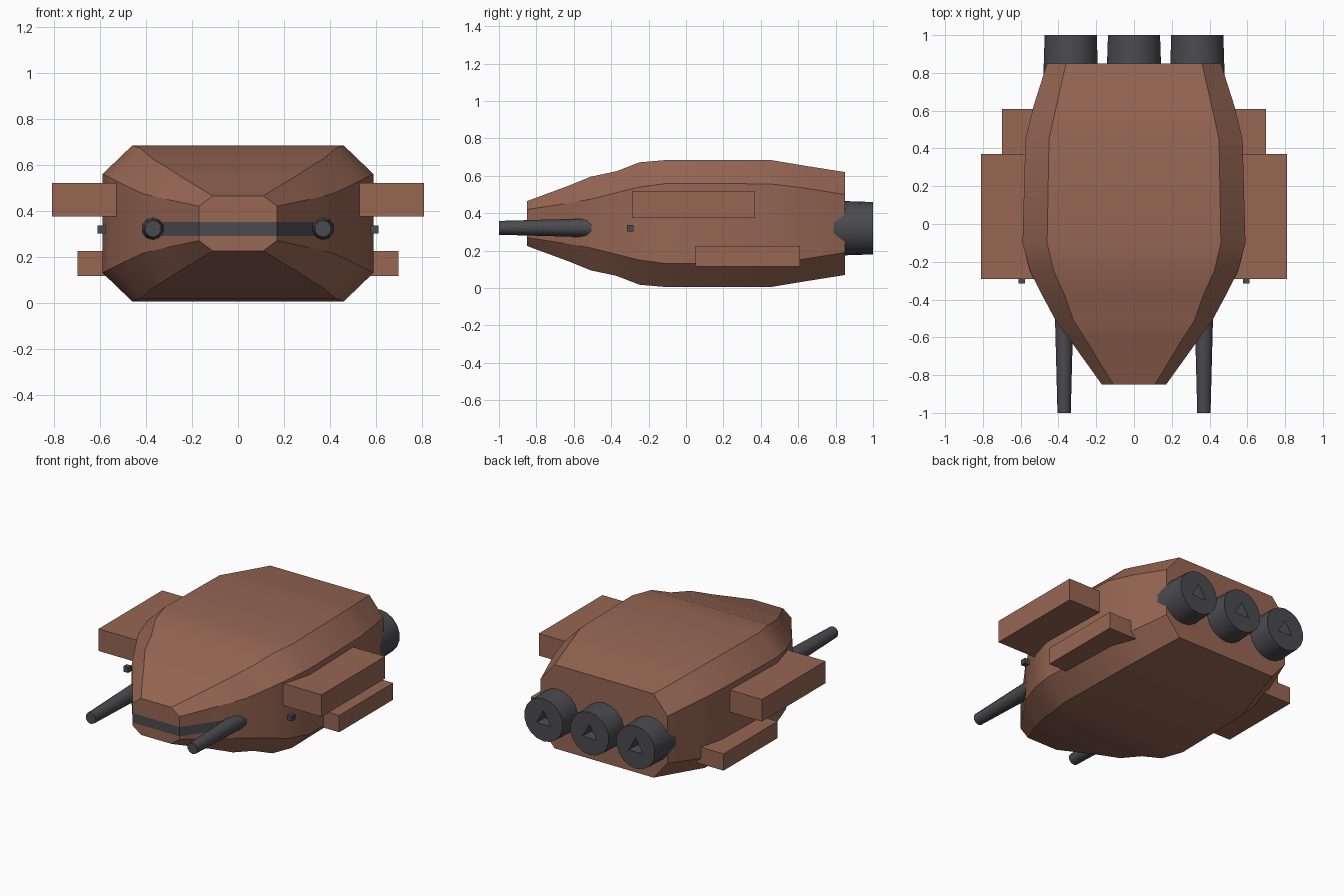
import bpy, bmesh, math
from mathutils import Matrix

cube = bpy.data.objects.get("Cube")
if cube:
    bpy.data.objects.remove(cube, do_unlink=True)


def material(name, rgb):
    m = bpy.data.materials.new(name)
    m.use_nodes = True
    m.diffuse_color = (*rgb, 1)
    m.node_tree.nodes["Principled BSDF"].inputs["Base Color"].default_value = (*rgb, 1)
    return m


RUST = material("rust_brown", (0.31, 0.135, 0.088))
DARK = material("dark_metal", (0.07, 0.07, 0.08))
MID_Z = 0.345


def finish(name, bm, mats, angle=None):
    bmesh.ops.recalc_face_normals(bm, faces=bm.faces)
    mesh = bpy.data.meshes.new(name)
    bm.to_mesh(mesh)
    bm.free()
    for m in mats:
        mesh.materials.append(m)
    ob = bpy.data.objects.new(name, mesh)
    bpy.context.collection.objects.link(ob)
    if angle:
        bpy.ops.object.select_all(action='DESELECT')
        ob.select_set(True)
        bpy.context.view_layer.objects.active = ob
        bpy.ops.object.shade_smooth_by_angle(angle=math.radians(angle))
    return ob


def box(name, lo, hi, mat):
    bm = bmesh.new()
    bmesh.ops.create_cube(bm, size=1)
    for v in bm.verts:
        v.co = [lo[i] if v.co[i] < 0 else hi[i] for i in range(3)]
    return finish(name, bm, [mat])


# Hull: octagonal sections (y, half width, top half width, side half height, half height)
SECTIONS = [
    (-0.85, 0.17, 0.11, 0.075, 0.12),
    (-0.62, 0.335, 0.25, 0.11, 0.205),
    (-0.51, 0.415, 0.32, 0.13, 0.25),
    (-0.37, 0.49, 0.37, 0.165, 0.28),
    (-0.25, 0.55, 0.425, 0.195, 0.327),
    (-0.10, 0.59, 0.46, 0.215, 0.34),
    (0.45, 0.575, 0.45, 0.212, 0.34),
    (0.63, 0.53, 0.41, 0.19, 0.31),
    (0.85, 0.46, 0.36, 0.155, 0.275),
]
bm = bmesh.new()
rings = []
for y, w, tw, sh, h in SECTIONS:
    side = [(tw, MID_Z - h), (w, MID_Z - sh), (w, 0.29), (w, 0.352),
            (w, MID_Z + sh), (tw, MID_Z + h)]
    pts = side + [(-x, z) for x, z in reversed(side)]
    rings.append([bm.verts.new((x, y, z)) for x, z in pts])
n = len(rings[0])
for k, (a, b) in enumerate(zip(rings, rings[1:])):
    for i in range(n):
        j = (i + 1) % n
        f = bm.faces.new((a[i], a[j], b[j], b[i]))
        # visor wraps round the sides of the nose
        f.material_index = int(k == 0 and i in (2, n - 4))
for ring in (rings[0], rings[-1]):
    for i in range(5):
        f = bm.faces.new((ring[i], ring[i + 1], ring[n - 2 - i], ring[n - 1 - i]))
        f.material_index = int(ring is rings[0] and i == 2)
finish("hull", bm, [RUST, DARK], 28)


# Engine: round drum with a triangular recess in its rear face
def engine(name, x):
    sides, z, r = 18, 0.32, 0.14
    bm = bmesh.new()

    def ring(y, rad, count):
        return [bm.verts.new((x + rad * math.sin(math.tau * i / count), y,
                              z + rad * math.cos(math.tau * i / count)))
                for i in range(count)]
    front, back = ring(0.70, 0.15, sides), ring(1.0, r, sides)
    hole, floor = ring(1.0, 0.06, 3), ring(0.93, 0.045, 3)
    bm.faces.new(front)
    bm.faces.new(floor)
    for i in range(sides):
        j = (i + 1) % sides
        bm.faces.new((front[i], front[j], back[j], back[i]))
    step = sides // 3
    for i in range(3):
        j = (i + 1) % 3
        bm.faces.new((hole[i], hole[j], floor[j], floor[i]))
        arc = [back[(i * step + k) % sides] for k in range(step + 1)]
        mid = step // 2
        bm.faces.new(arc[:mid + 1] + [hole[i]])
        bm.faces.new(arc[mid:] + [hole[j]])
        bm.faces.new((arc[mid], hole[j], hole[i]))
    finish(name, bm, [DARK], 35)


for label, x in (("right", -0.335), ("middle", 0), ("left", 0.335)):
    engine(label + "_engine", x)

for label, s in (("left", 1), ("right", -1)):
    def span(name, x0, x1, y0, y1, z0, z1, mat):
        xs = sorted((s * x0, s * x1))
        box(f"{label}_{name}", (xs[0], y0, z0), (xs[1], y1, z1), mat)

    # Side pods and small sensors
    span("upper_pod", 0.45, 0.81, -0.29, 0.37, 0.375, 0.52, RUST)
    span("lower_pod", 0.42, 0.70, 0.05, 0.61, 0.115, 0.225, RUST)
    span("sensor", 0.577, 0.612, -0.315, -0.28, 0.302, 0.337, DARK)

    # Tapered gun barrel
    bm = bmesh.new()
    bmesh.ops.create_cone(bm, cap_ends=True, segments=10, radius1=0.052,
                          radius2=0.037, depth=0.55)
    turn = Matrix.Rotation(math.radians(90), 4, 'X')
    bmesh.ops.transform(bm, matrix=Matrix.Translation((s * 0.37, -0.725, 0.322)) @ turn,
                        verts=bm.verts)
    finish(label + "_gun", bm, [DARK], 40)
